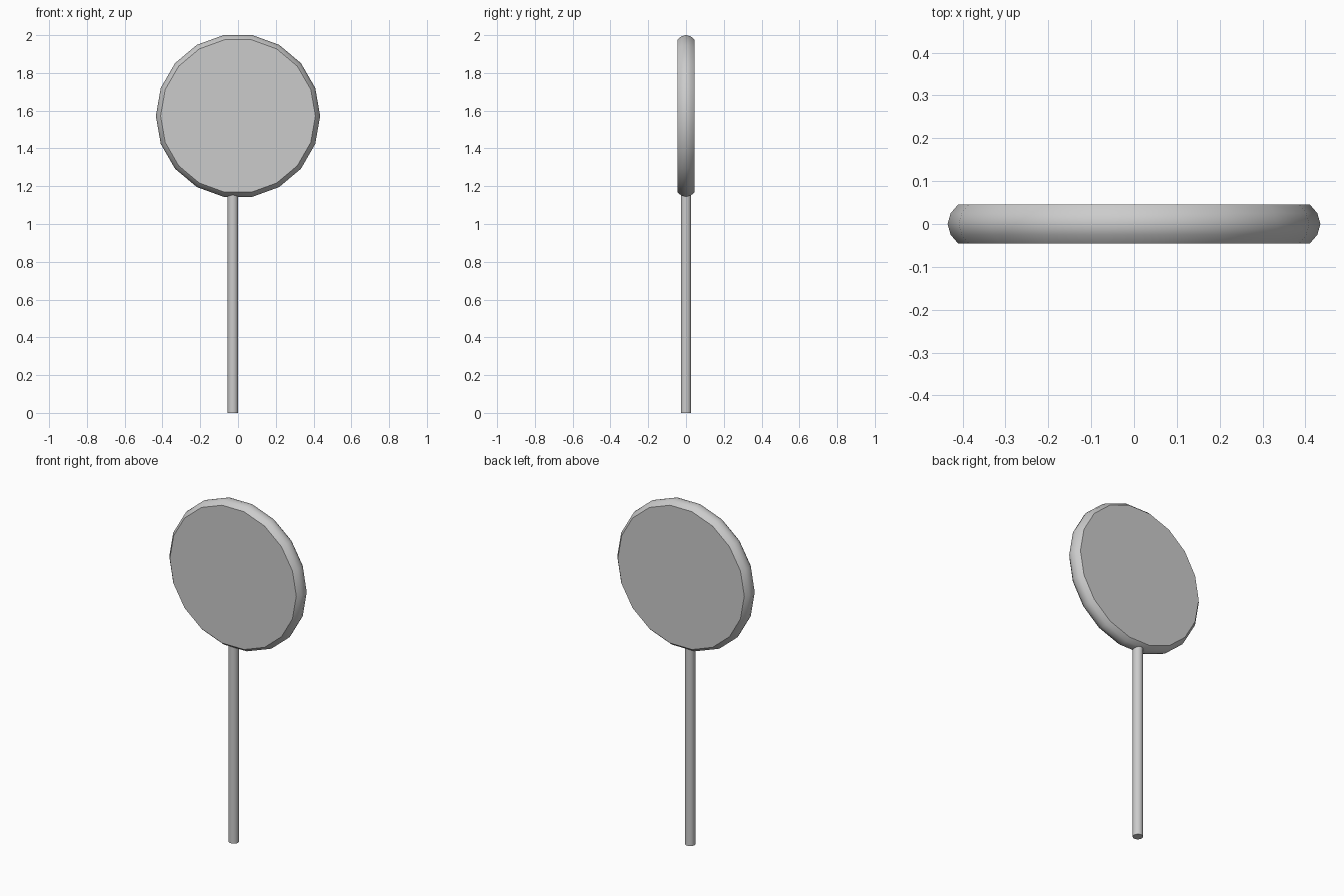
import bpy
import bmesh
import math

cube = bpy.data.objects.get("Cube")
if cube:
    bpy.data.objects.remove(cube, do_unlink=True)

grey = bpy.data.materials.new("plain grey")
grey.use_nodes = True
colour = (0.6, 0.6, 0.6, 1)
grey.diffuse_color = colour
grey.node_tree.nodes["Principled BSDF"].inputs["Base Color"].default_value = colour


def lathe(name, profile, sides, location, flip=False):
    """Closed solid of rings (radius, height) about z; flip lays the axis along y."""
    bm = bmesh.new()
    rings = []
    for radius, height in profile:
        ring = []
        for i in range(sides):
            a = math.tau * i / sides
            x, y = radius * math.cos(a), radius * math.sin(a)
            ring.append(bm.verts.new((x, height, y) if flip else (x, y, height)))
        rings.append(ring)
    for low, high in zip(rings, rings[1:]):
        for i in range(sides):
            j = (i + 1) % sides
            bm.faces.new((low[i], low[j], high[j], high[i]))
    bm.faces.new(rings[0])
    bm.faces.new(rings[-1])
    bmesh.ops.recalc_face_normals(bm, faces=bm.faces)
    mesh = bpy.data.meshes.new(name)
    bm.to_mesh(mesh)
    bm.free()
    mesh.materials.append(grey)
    obj = bpy.data.objects.new(name, mesh)
    obj.location = location
    bpy.context.collection.objects.link(obj)
    bpy.ops.object.select_all(action="DESELECT")
    obj.select_set(True)
    bpy.context.view_layer.objects.active = obj
    bpy.ops.object.shade_smooth_by_angle(angle=math.radians(35))
    return obj


# Round flat disc with a rounded rim
half_rim = [(0.41, 0.046), (0.428, 0.025)]
rim = [(r, -y) for r, y in half_rim] + [(0.435, 0)] + half_rim[::-1]
lathe("disc", rim, 18, (0, 0, 1.572), flip=True)

# Thin stick, slightly off centre, ending inside the disc
lathe("stick", [(0.028, 0), (0.028, 1.2)], 18, (-0.027, 0, 0))
